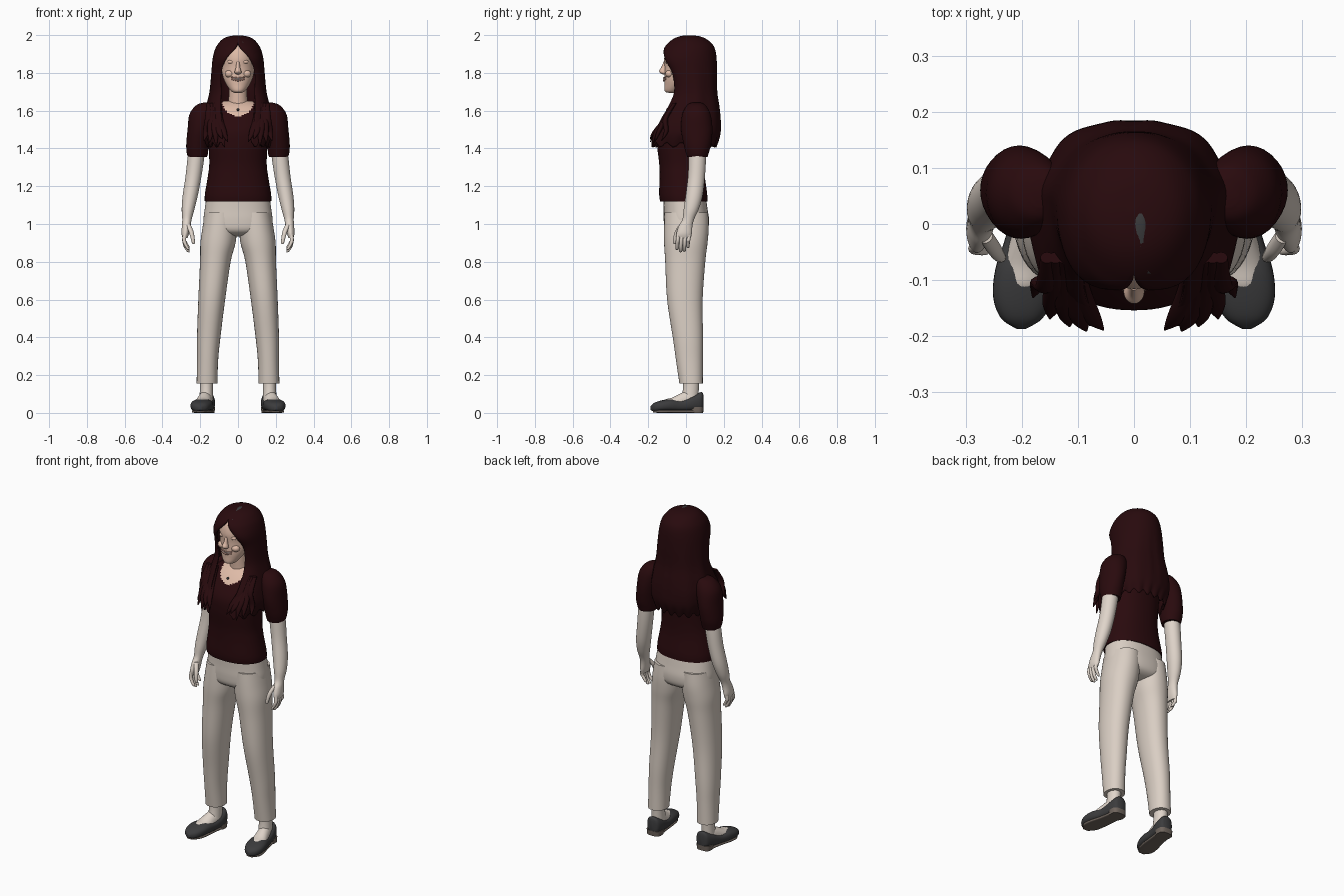
import bpy, bmesh, math
from mathutils import Vector


def mat(name, r, g, b):
    m = bpy.data.materials.new(name)
    m.diffuse_color = (r, g, b, 1)
    return m


HAIR = mat("dark_hair", .021, .003, .004)
SHIRT = mat("maroon_shirt", .022, .003, .004)
PANTS = mat("cream_trousers", .70, .62, .55)
PALE = mat("pale_skin", .74, .66, .59)
FACE = mat("face_skin", .74, .50, .39)
LIPS = mat("lips", .55, .30, .24)
TEETH = mat("teeth", .85, .80, .76)
GREY = mat("dark_grey", .045, .045, .047)
SOLE = mat("sole_brown", .16, .13, .11)


def spline(rows, n):
    """Smooth interpolation through rows of numbers"""
    out = []
    for i in range(len(rows) - 1):
        p0, p1 = rows[max(i - 1, 0)], rows[i]
        p2, p3 = rows[i + 1], rows[min(i + 2, len(rows) - 1)]
        for k in range(n):
            t = k / n
            out.append([.5 * (2 * b + (c - a) * t + (2 * a - 5 * b + 4 * c - d) * t * t
                              + (3 * b - a - 3 * c + d) * t ** 3)
                        for a, b, c, d in zip(p0, p1, p2, p3)])
    out.append(list(rows[-1]))
    return out


def finish(name, bm, mats, rule=None, angle=50):
    bmesh.ops.recalc_face_normals(bm, faces=bm.faces)
    me = bpy.data.meshes.new(name)
    bm.to_mesh(me)
    bm.free()
    for m in mats:
        me.materials.append(m)
    for p in me.polygons:
        p.use_smooth = True
        if rule:
            p.material_index = rule(p.center)
    me.set_sharp_from_angle(angle=math.radians(angle))
    ob = bpy.data.objects.new(name, me)
    bpy.context.collection.objects.link(ob)
    return ob


def loft(name, rings, mats, side=1, axis='z', seg=32, n=5, power=2, rule=None):
    """Rings: (position, centre 1, centre 2, radius 1, radius 2) along z or y"""
    bm, prev = bmesh.new(), None
    loops = []
    for p, a, b, ra, rb in spline(rings, n):
        loop = []
        for i in range(seg):
            c, s = math.cos(2 * math.pi * i / seg), math.sin(2 * math.pi * i / seg)
            u = side * (a + max(ra, .001) * math.copysign(abs(c) ** (2 / power), c))
            v = b + max(rb, .001) * math.copysign(abs(s) ** (2 / power), s)
            loop.append(bm.verts.new((u, v, p) if axis == 'z' else (u, p, v)))
        loops.append(loop)
    for l0, l1 in zip(loops, loops[1:]):
        for i in range(seg):
            j = (i + 1) % seg
            bm.faces.new((l0[i], l0[j], l1[j], l1[i]))
    bm.faces.new(loops[0])
    bm.faces.new(loops[-1])
    return finish(name, bm, mats, rule)


def ball(name, loc, size, m):
    bm = bmesh.new()
    bmesh.ops.create_uvsphere(bm, u_segments=20, v_segments=12, radius=1)
    for v in bm.verts:
        v.co = Vector(loc) + Vector([a * b for a, b in zip(v.co, size)])
    return finish(name, bm, [m])


# Shirt with the scooped neckline coloured as skin
loft("shirt", [(1.12, 0, -.012, .176, .125), (1.16, 0, -.015, .175, .127), (1.25, 0, -.02, .16, .12),
               (1.32, 0, -.022, .152, .12), (1.42, 0, -.025, .156, .128), (1.5, 0, -.02, .16, .128),
               (1.57, 0, .003, .16, .11), (1.62, 0, .022, .14, .085), (1.65, 0, .035, .08, .055)],
     [SHIRT, FACE], seg=72, n=9, power=2.2,
     rule=lambda c: int(c.y < .01 and (c.x / .085) ** 2 + ((c.z - 1.66) / .09) ** 2 < 1))
loft("neck", [(1.58, 0, .02, .062, .06), (1.64, 0, .012, .052, .05), (1.7, 0, .01, .048, .05),
              (1.78, 0, .01, .05, .05)], [FACE])
ball("pendant", (0, -.098, 1.605), (.007, .007, .007), GREY)

# Head, with the scalp above the hairline in grey
loft("head", [(1.694, 0, -.075, .015, .015), (1.703, 0, -.072, .036, .04), (1.74, 0, -.05, .063, .064),
              (1.78, 0, -.03, .08, .084), (1.83, 0, 0, .09, .113), (1.88, 0, .015, .097, .13),
              (1.93, 0, .015, .088, .115), (1.965, 0, .015, .06, .08), (1.982, 0, .015, .015, .02)],
     [FACE, GREY], seg=64, n=7, rule=lambda c: int(c.z > 1.95 - .6 * abs(c.x)))
loft("nose", [(1.792, 0, -.112, .008, .01), (1.8, 0, -.119, .018, .018), (1.812, 0, -.122, .017, .02),
              (1.83, 0, -.116, .011, .015), (1.86, 0, -.108, .008, .01)], [FACE], seg=20)
ball("teeth", (0, -.108, 1.768), (.03, .011, .006), TEETH)
for nm, top, sag, r in (("upper_lip", 1.773, .1, .0035), ("lower_lip", 1.759, .22, .0045)):
    cu = bpy.data.curves.new(nm, 'CURVE')
    cu.dimensions, cu.bevel_depth, cu.use_fill_caps = '3D', r, True
    sp = cu.splines.new('POLY')
    sp.points.add(8)
    for i, p in enumerate(sp.points):
        x = (i - 4) / 4 * .035
        p.co = (x, -.118 + 9 * x * x, top + sag * abs(x) ** 1.2 * 2.4, 1)
    cu.materials.append(LIPS)
    bpy.context.collection.objects.link(bpy.data.objects.new(nm, cu))
for s, nm in ((-1, "right"), (1, "left")):
    ball(nm + "_eyelid", (s * .036, -.096, 1.858), (.02, .014, .011), FACE)
    ball(nm + "_cheek", (s * .045, -.088, 1.795), (.025, .022, .02), FACE)

# Hair shell: (z, half width, back y, widest y, front y, inner x of the front edge)
rows = [(1.994, .004, .024, .02, .016, 0), (1.989, .045, .07, .02, -.03, 0), (1.975, .078, .105, .02, -.065, 0),
        (1.95, .102, .135, .02, -.096, .002), (1.92, .118, .15, .02, -.113, .022),
        (1.87, .13, .158, .02, -.105, .064), (1.8, .136, .162, .03, -.068, .088),
        (1.7, .145, .165, .04, -.058, .088), (1.62, .163, .178, .04, -.09, .09),
        (1.55, .178, .186, .03, -.13, .085), (1.48, .182, .186, 0, -.162, .068), (1.42, .16, .165, 0, -.178, .07)]
bm = bmesh.new()
grid = []
M = 40
for z, rx, yb, ym, yf, xi in spline(rows, 5):
    line = []
    low = max(0, min(1, (1.9 - z) / .4))
    for k in range(-M, M + 1):
        t, s = abs(k) / M, (1 if k >= 0 else -1)
        w = 1 + low * .025 * math.cos(t * 22 + .6)
        if t < .6:
            a = t / .6 * math.pi / 2
            x, y = rx * math.sin(a) * w, ym + (yb - ym) * math.cos(a) * w - low * .012 * math.exp(-(t / .06) ** 2)
        else:
            a = (t - .6) / .4 * math.pi / 2
            x, y = xi + (rx - xi) * math.cos(a) * w, ym - (ym - yf) * math.sin(a)
        jag = .014 * math.sin(k * 1.3) * max(0, (1.5 - z) / .08)
        line.append(bm.verts.new((s * x, y, z + jag)))
    grid.append(line)
for l0, l1 in zip(grid, grid[1:]):
    for i in range(2 * M):
        bm.faces.new((l0[i], l0[i + 1], l1[i + 1], l1[i]))
bm.faces.new(grid[0])
bmesh.ops.remove_doubles(bm, verts=bm.verts, dist=.0005)
hair = finish("hair", bm, [HAIR], angle=70)
sol = hair.modifiers.new("thickness", 'SOLIDIFY')
sol.thickness, sol.offset = .01, 0

# Parting strip on the crown, following the hair surface
loft("hair_parting", [(.035, .008, 1.991, .013, .006), (0, .01, 1.992, .015, .007), (-.04, .012, 1.984, .014, .007),
                      (-.07, .016, 1.969, .013, .007), (-.088, .022, 1.955, .012, .007)],
     [GREY], axis='y', seg=16)

for s, side in ((-1, "right"), (1, "left")):
    # Loose front locks
    for i, (x0, x1, y1, z1) in enumerate(((.10, .055, -.188, 1.435), (.11, .085, -.19, 1.45), (.125, .115, -.182, 1.41),
                                          (.14, .15, -.168, 1.43), (.155, .18, -.13, 1.44))):
        loft(f"{side}_lock_{i}", [(1.64, x0, -.06, .012, .01), (1.56, x0, -.108, .02, .014),
                                  (1.49, (x0 + x1) / 2, y1 + .025, .018, .012), (z1, x1, y1, .002, .002)],
             [HAIR], s, seg=12)
    # Puffed sleeve
    loft(side + "_sleeve", [(1.642, .165, .055, .02, .025), (1.628, .172, .055, .05, .05), (1.58, .19, .055, .067, .075),
                            (1.5, .204, .057, .063, .083), (1.42, .214, .06, .06, .072), (1.375, .215, .06, .056, .06),
                            (1.355, .214, .06, .05, .054)], [SHIRT], s)
    # Arm and palm
    loft(side + "_arm", [(1.42, .215, .06, .042, .045), (1.35, .223, .06, .044, .046), (1.25, .236, .055, .042, .045),
                         (1.15, .253, .043, .04, .045), (1.08, .264, .028, .034, .04), (1.025, .27, .012, .025, .031),
                         (.99, .274, -.002, .023, .036), (.95, .279, -.01, .02, .041), (.925, .28, -.012, .013, .037)],
         [PALE], s)
    # Four fingers and a thumb
    for i, (y, end) in enumerate(((-.04, .862), (-.021, .85), (-.002, .853), (.017, .872))):
        loft(f"{side}_finger_{i}", [(.95, .281, y, .01, .01), (.915, .285, y - .004, .0105, .01),
                                    (end + .03, .278, y - .006, .0095, .0095), (end + .006, .264, y - .007, .008, .008),
                                    (end, .26, y - .007, .002, .002)], [PALE], s, seg=12)
    loft(side + "_thumb", [(1.0, .265, -.02, .013, .014), (.965, .25, -.043, .013, .014), (.93, .241, -.056, .011, .011),
                           (.9, .236, -.06, .008, .008), (.893, .235, -.06, .002, .002)], [PALE], s, seg=14)
    # Trouser leg
    loft(side + "_trouser_leg", [(1.06, .09, .002, .085, .115), (.98, .097, .002, .091, .118), (.9, .106, -.001, .093, .115),
                                 (.8, .12, -.004, .081, .106), (.6, .139, -.006, .071, .094), (.4, .155, .01, .062, .08),
                                 (.28, .161, .018, .056, .071), (.155, .164, .027, .055, .062)],
         [PANTS], s, seg=40, power=2.15)
    # Ankle and instep
    loft(side + "_ankle", [(.2, .166, .028, .036, .043), (.13, .167, .026, .035, .042), (.06, .168, .02, .036, .045)],
         [PALE], s)
    loft(side + "_foot", [(.05, .167, .06, .03, .05), (.02, .17, .062, .037, .058), (-.02, .178, .055, .04, .052),
                          (-.07, .188, .045, .044, .037), (-.105, .194, .045, .037, .028), (-.12, .195, .045, .02, .02)],
         [PALE], s, axis='y')
    # Slip-on shoe, sole and heel
    loft(side + "_shoe", [(.093, .165, .06, .012, .03), (.083, .165, .06, .036, .05), (.045, .168, .052, .047, .044),
                          (-.02, .178, .038, .05, .033), (-.08, .19, .04, .057, .034), (-.13, .197, .036, .054, .03),
                          (-.168, .2, .03, .037, .023), (-.187, .201, .025, .008, .01)],
         [GREY], s, axis='y', power=2.5)
    loft(side + "_sole", [(.088, .165, .008, .02, .008), (.06, .167, .008, .04, .008), (-.02, .178, .008, .044, .008),
                          (-.09, .191, .008, .05, .008), (-.14, .198, .008, .045, .008), (-.175, .2, .01, .02, .008)],
         [SOLE], s, axis='y', power=4)
    loft(side + "_heel", [(0, .167, .055, .043, .036), (.03, .167, .055, .045, .038)], [SOLE], s, power=3)

# Trouser seat joining both legs
loft("trouser_seat", [(1.15, 0, -.008, .166, .112), (1.08, 0, -.002, .176, .116), (1.02, 0, .002, .183, .12),
                      (.97, 0, .002, .175, .113), (.945, 0, .002, .12, .085), (.935, 0, .002, .05, .04)],
     [PANTS], seg=48, power=2.3)
